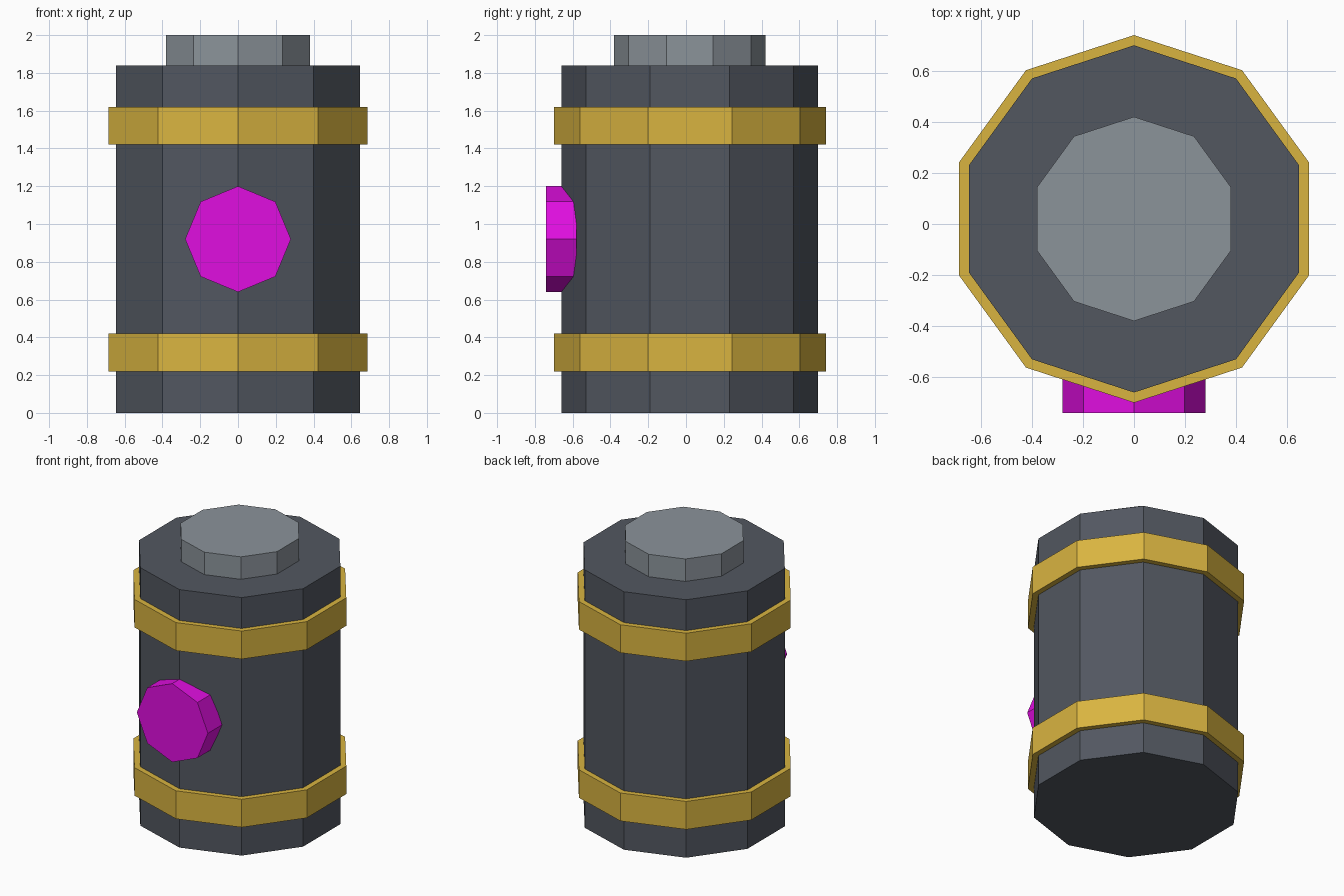
import bpy
from math import pi

cube = bpy.data.objects.get("Cube")
if cube:
    bpy.data.objects.remove(cube, do_unlink=True)

AXIS_Y = 0.02  # the canister axis sits slightly back because of the gem


def make_material(name, srgb):
    color = [((c / 255 + 0.055) / 1.055) ** 2.4 if c > 10 else c / 255 / 12.92 for c in srgb] + [1]
    mat = bpy.data.materials.new(name)
    mat.use_nodes = True
    mat.diffuse_color = color
    mat.node_tree.nodes["Principled BSDF"].inputs["Base Color"].default_value = color
    return mat


def prism(name, sides, radius, depth, location, rotation, mat):
    bpy.ops.mesh.primitive_cylinder_add(vertices=sides, radius=radius, depth=depth,
                                        location=location, rotation=rotation)
    obj = bpy.context.object
    obj.name = name
    obj.data.name = name
    obj.data.materials.append(mat)
    return obj


def upright(name, radius, bottom, top, mat):
    return prism(name, 10, radius, top - bottom, (0, AXIS_Y, (bottom + top) / 2), (0, 0, 0), mat)


charcoal = make_material("charcoal", (82, 87, 96))
gold = make_material("gold", (217, 180, 64))
steel = make_material("steel grey", (139, 147, 154))
magenta = make_material("magenta", (224, 14, 224))

# Ten-sided canister and its lid
upright("body", 0.68, 0, 1.84, charcoal)
upright("lid", 0.40, 1.84, 2.0, steel)

# Two bands around the canister
for label, bottom in (("lower", 0.22), ("upper", 1.42)):
    upright(label + "_band", 0.72, bottom, bottom + 0.2, gold)

# Eight-sided gem on the front
prism("front_gem", 8, 0.28, 0.16, (0, -0.66, 0.92), (pi / 2, 0, 0), magenta)
